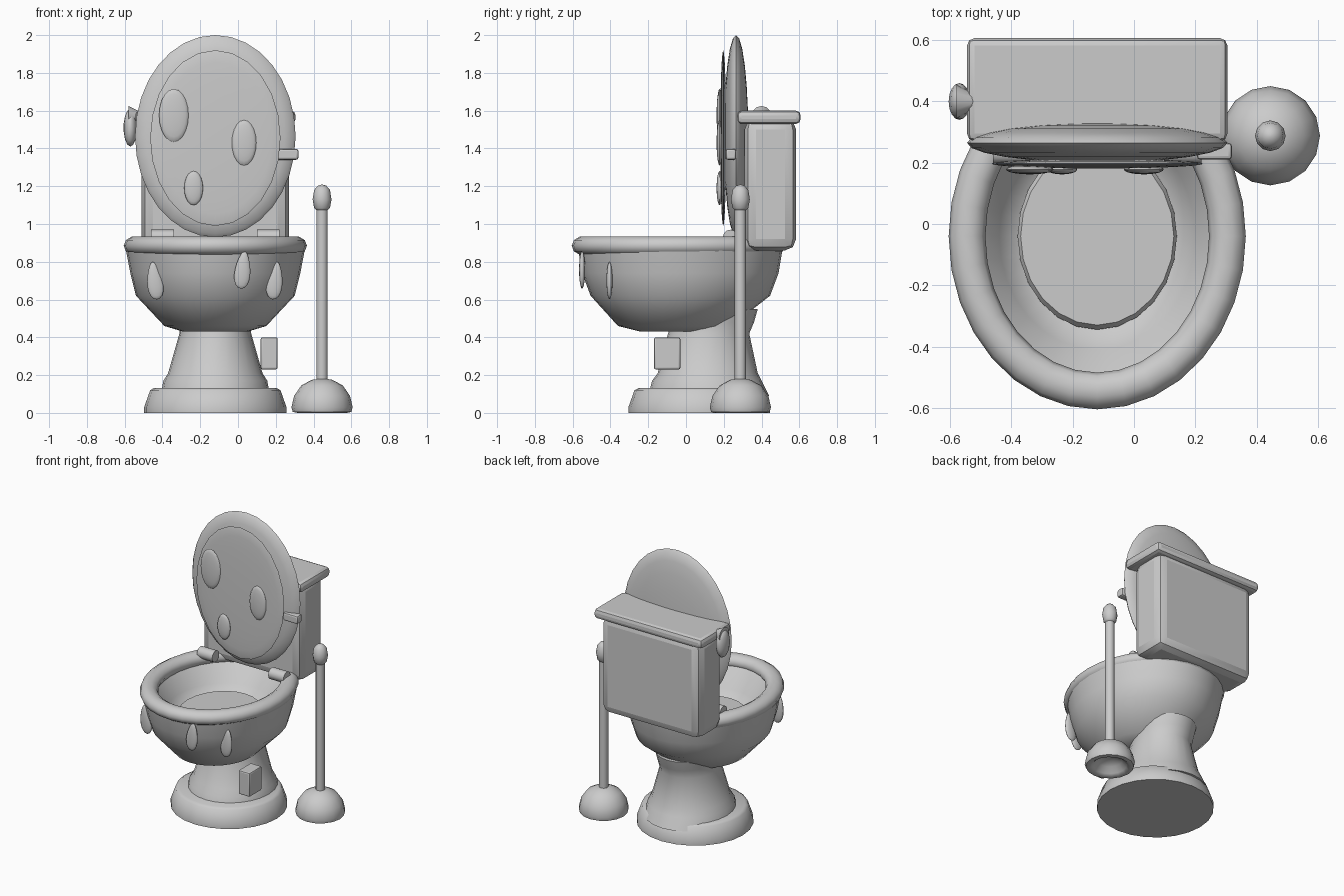
import bpy, bmesh, math
from mathutils import Matrix, Vector

if "Cube" in bpy.data.objects:
    bpy.data.objects.remove(bpy.data.objects["Cube"])

CX = -0.12  # centre line of the fixture

ceramic = bpy.data.materials.new("light_grey")
ceramic.diffuse_color = (0.6, 0.6, 0.6, 1)
ceramic.use_nodes = True
ceramic.node_tree.nodes["Principled BSDF"].inputs["Base Color"].default_value = ceramic.diffuse_color


def finish(name, bm, angle=40):
    bmesh.ops.recalc_face_normals(bm, faces=bm.faces)
    me = bpy.data.meshes.new(name)
    bm.to_mesh(me)
    bm.free()
    ob = bpy.data.objects.new(name, me)
    bpy.context.collection.objects.link(ob)
    me.materials.append(ceramic)
    bpy.ops.object.select_all(action='DESELECT')
    ob.select_set(True)
    bpy.context.view_layer.objects.active = ob
    if angle:
        bpy.ops.object.shade_smooth_by_angle(angle=math.radians(angle))
    return ob


def loft(name, rings, n=24, closed=False, angle=40):
    """Elliptical rings (z, cx, cy, rx, ry) joined in order."""
    bm = bmesh.new()
    loops = []
    for z, cx, cy, rx, ry in rings:
        loops.append([bm.verts.new((cx + rx * math.sin(2 * math.pi * i / n),
                                    cy - ry * math.cos(2 * math.pi * i / n), z))
                      for i in range(n)])
    pairs = list(zip(loops, loops[1:]))
    if closed:
        pairs.append((loops[-1], loops[0]))
    else:
        bm.faces.new(loops[0])
        bm.faces.new(loops[-1])
    for a, b in pairs:
        for i in range(n):
            j = (i + 1) % n
            bm.faces.new((a[i], a[j], b[j], b[i]))
    return finish(name, bm, angle)


def turned(name, cx, cy, profile, n=12, angle=40):
    return loft(name, [(z, cx, cy, r, r) for r, z in profile], n, angle=angle)


def box(name, lo, hi, bevel, segments=2):
    lo, hi = Vector(lo), Vector(hi)
    bm = bmesh.new()
    bmesh.ops.create_cube(bm, size=1)
    bmesh.ops.scale(bm, vec=hi - lo, verts=bm.verts)
    bmesh.ops.translate(bm, vec=(lo + hi) / 2, verts=bm.verts)
    bmesh.ops.bevel(bm, geom=bm.edges[:], offset=bevel, segments=segments,
                    profile=0.5, affect='EDGES')
    return finish(name, bm, 20)


def ellipsoid(name, centre, radii, rot_y=0, rot_z=0, u=24, v=12):
    """Ellipsoid whose poles lie along y."""
    bm = bmesh.new()
    bmesh.ops.create_uvsphere(bm, u_segments=u, v_segments=v, radius=1)
    bm.transform(Matrix.Translation(centre) @ Matrix.Rotation(rot_z, 4, 'Z')
                 @ Matrix.Rotation(rot_y, 4, 'Y') @ Matrix.Diagonal((*radii, 1))
                 @ Matrix.Rotation(math.pi / 2, 4, 'X'))
    return finish(name, bm, 60)


# Foot and leaning pedestal
loft("foot", [(0, CX, 0.07, 0.377, 0.375), (0.03, CX, 0.07, 0.377, 0.375),
              (0.12, CX, 0.07, 0.345, 0.343), (0.132, CX, 0.07, 0.325, 0.32)], angle=50)
loft("pedestal", [(0.09, CX, 0.12, 0.29, 0.32), (0.17, CX, 0.11, 0.275, 0.29),
                  (0.21, CX, 0.115, 0.25, 0.265), (0.42, CX, 0.12, 0.19, 0.215),
                  (0.48, CX, 0.14, 0.19, 0.22), (0.55, CX, 0.15, 0.20, 0.23)])

# Bowl with open interior
loft("bowl", [(0.43, CX, -0.03, 0.17, 0.21), (0.46, CX, -0.06, 0.27, 0.30),
              (0.62, CX, -0.03, 0.42, 0.475), (0.74, CX, -0.03, 0.45, 0.52),
              (0.86, CX, -0.03, 0.473, 0.54), (0.89, CX, -0.03, 0.42, 0.49),
              (0.86, CX, -0.03, 0.38, 0.45), (0.74, CX, -0.04, 0.32, 0.37),
              (0.66, CX, -0.04, 0.24, 0.28)], 32, angle=60)
loft("bowl_water", [(0.66, CX, -0.04, 0.25, 0.29), (0.70, CX, -0.04, 0.26, 0.305),
                    (0.72, CX, -0.04, 0.25, 0.29)], 24)

# Rounded rim
rim = []
for k in range(10):
    a = 2 * math.pi * k / 10
    d, h = 0.06 * math.cos(a), 0.05 * math.sin(a)
    rim.append((0.885 + h, CX, -0.04, 0.425 + d, 0.505 + d))
loft("rim", rim, 32, closed=True, angle=60)

# Tank and its cover
box("tank", (-0.51, 0.31, 0.86), (0.27, 0.583, 1.56), 0.06)
box("tank_cover", (-0.545, 0.27, 1.53), (0.305, 0.607, 1.60), 0.025)

# Raised lid, inner panel and spots
ellipsoid("lid", (CX, 0.265, 1.465), (0.425, 0.065, 0.535), u=32)
ellipsoid("lid_panel", (CX, 0.197, 1.455), (0.345, 0.016, 0.465), u=24)
for x, z, rx, rz in ((-0.34, 1.575, 0.078, 0.14), (0.032, 1.43, 0.065, 0.12),
                     (-0.235, 1.19, 0.05, 0.09)):
    ellipsoid("lid_spot", (x, 0.178, z), (rx, 0.016, rz), u=20, v=10)
box("lid_tab", (0.205, 0.21, 1.34), (0.32, 0.265, 1.398), 0.012)

# Hinges
for s in (-1, 1):
    bm = bmesh.new()
    bmesh.ops.create_cone(bm, cap_ends=True, segments=12, radius1=0.04,
                          radius2=0.04, depth=0.12)
    bm.transform(Matrix.Translation((CX + 0.28 * s, 0.235, 0.93))
                 @ Matrix.Rotation(math.pi / 2, 4, 'Y'))
    finish("hinge", bm)

# Flush handle on the tank side
ellipsoid("flush_lever", (-0.57, 0.40, 1.51), (0.036, 0.06, 0.10), u=14, v=8)
bm = bmesh.new()
bmesh.ops.create_cone(bm, cap_ends=True, segments=12, radius1=0.055, radius2=0.02, depth=0.07)
bm.transform(Matrix.Translation((-0.545, 0.40, 1.57)) @ Matrix.Rotation(math.pi / 2, 4, 'Y'))
finish("flush_pivot", bm)

# Drips on the bowl front
for x, y, z, tilt in ((-0.44, -0.405, 0.70, -0.12), (0.025, -0.55, 0.757, 0.1),
                      (0.195, -0.405, 0.70, 0.12)):
    bm = bmesh.new()
    bmesh.ops.create_uvsphere(bm, u_segments=14, v_segments=10, radius=1)
    for v in bm.verts:  # narrow one end into a teardrop
        up = v.co.z * (1 if y < -0.5 else -1)
        f = 1 + 0.35 * (up if y > -0.5 else -up) * (-1 if y > -0.5 else 1)
        f = 1 - 0.3 * v.co.z
        v.co.x *= f
    bm.transform(Matrix.Translation((x, y, z)) @ Matrix.Rotation(tilt, 4, 'Y')
                 @ Matrix.Diagonal((0.042, 0.016, 0.1, 1)))
    finish("drip", bm, 60)

# Small block beside the pedestal
box("side_block", (0.12, -0.17, 0.23), (0.21, -0.03, 0.40), 0.01)

# Plunger: hollow cup, stick and knob
PX, PY = 0.445, 0.288
turned("plunger_cup", PX, PY, ((0.03, 0.07), (0.08, 0.05), (0.11, 0.015), (0.13, 0.0),
                               (0.155, 0.005), (0.162, 0.03), (0.148, 0.09),
                               (0.11, 0.145), (0.055, 0.175), (0.02, 0.18)), 16, 60)
turned("plunger_stick", PX, PY, ((0.03, 0.15), (0.03, 1.10)), 12)
turned("plunger_knob", PX, PY, ((0.022, 1.065), (0.042, 1.085), (0.05, 1.13),
                                (0.042, 1.18), (0.022, 1.203), (0.005, 1.208)), 12, 60)
